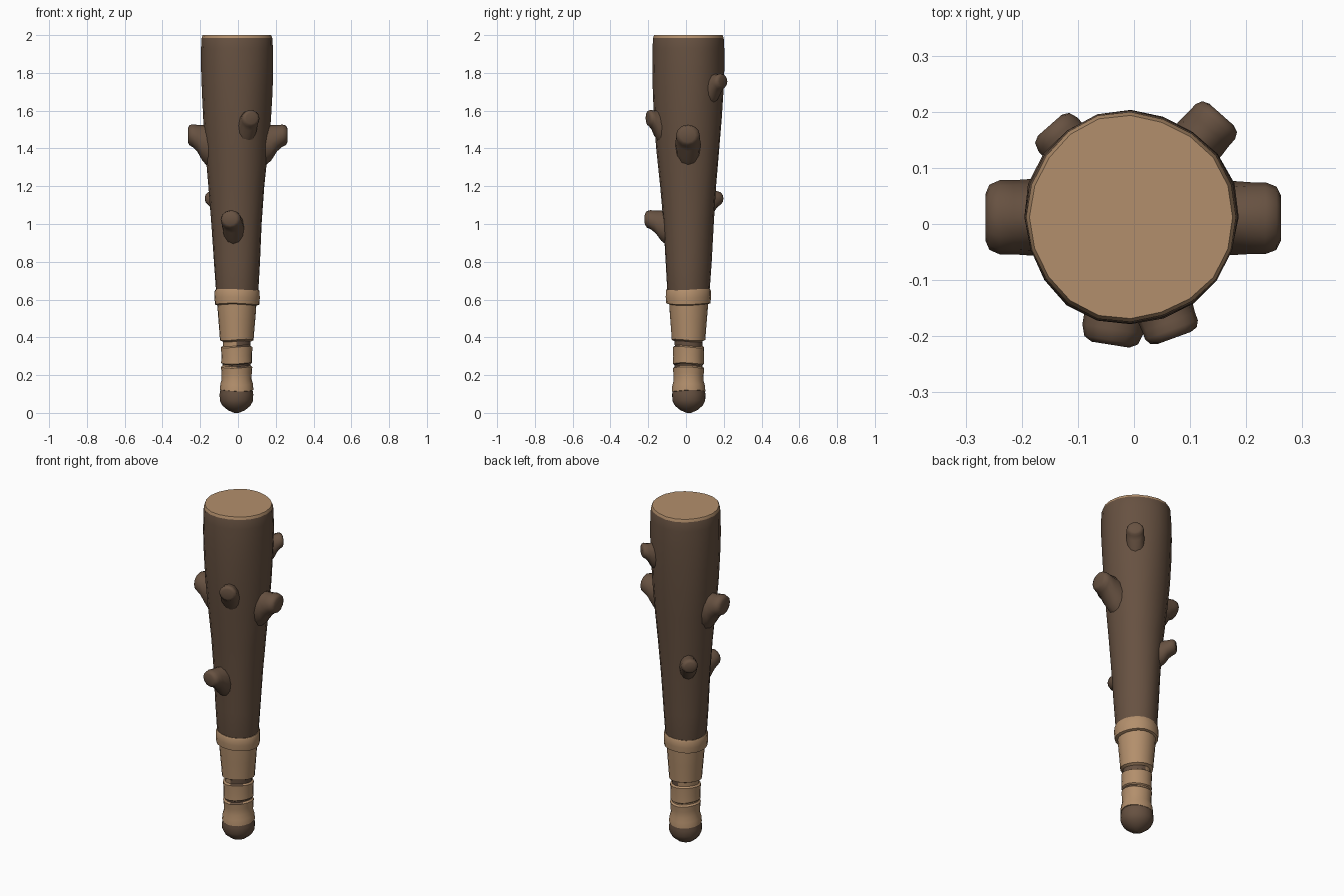
import bpy, bmesh, math
from mathutils import Vector

if "Cube" in bpy.data.objects:
    bpy.data.objects.remove(bpy.data.objects["Cube"])

CX, CY = -0.006, 0.012   # axis of the club


def material(name, rgb):
    m = bpy.data.materials.new(name)
    m.diffuse_color = (*rgb, 1)
    m.use_nodes = True
    m.node_tree.nodes["Principled BSDF"].inputs["Base Color"].default_value = m.diffuse_color
    return m


BARK = material("dark bark", (0.135, 0.083, 0.053))
TAN = material("pale wood and leather", (0.45, 0.275, 0.15))


def skin(name, rings, rule=None, mats=(BARK, TAN), angle=40):
    """Bridge a list of equal-length point rings, cap both ends, colour by rule."""
    bm = bmesh.new()
    loops = [[bm.verts.new(p) for p in ring] for ring in rings]
    n = len(loops[0])
    for a, b in zip(loops, loops[1:]):
        for i in range(n):
            j = (i + 1) % n
            bm.faces.new((a[i], a[j], b[j], b[i]))
    bm.faces.new(loops[0][::-1])
    bm.faces.new(loops[-1])
    bmesh.ops.recalc_face_normals(bm, faces=bm.faces)
    for f in bm.faces:
        f.normal_update()
        f.material_index = rule(f) if rule else 0
    me = bpy.data.meshes.new(name)
    bm.to_mesh(me)
    bm.free()
    for m in mats:
        me.materials.append(m)
    ob = bpy.data.objects.new(name, me)
    bpy.context.collection.objects.link(ob)
    bpy.ops.object.select_all(action='DESELECT')
    ob.select_set(True)
    bpy.context.view_layer.objects.active = ob
    bpy.ops.object.shade_smooth_by_angle(angle=math.radians(angle))
    return ob


def lathe(profile, n, wobble=0.0, tilt=0.0, shift=(0, 0)):
    """Rings around the club axis with a gentle hand-carved irregularity."""
    rings = []
    for r, z in profile:
        ring = []
        for i in range(n):
            a = math.tau * i / n
            k = 1 + wobble * (math.sin(3 * a + 4 * z) + 0.7 * math.sin(5 * a - 7 * z))
            ring.append((CX + shift[0] + r * k * math.cos(a),
                         CY + shift[1] + r * k * math.sin(a),
                         z + tilt * math.sin(2 * a + 9 * z)))
        rings.append(ring)
    return rings


# Tapered trunk with a pale sawn top
trunk = [(0.100, 0.58), (0.113, 0.66), (0.122, 0.8), (0.133, 1.0), (0.148, 1.2),
         (0.167, 1.4), (0.179, 1.55), (0.187, 1.7), (0.191, 1.83), (0.190, 1.93),
         (0.187, 1.985), (0.181, 2.0)]
skin("trunk", lathe(trunk, 20, 0.012),
     lambda f: 1 if f.calc_center_median().z > 1.99 else 0)

# Rounded bark pommel
pommel = [(0.012, 0.0), (0.045, 0.014), (0.074, 0.038), (0.088, 0.065),
          (0.089, 0.10), (0.082, 0.14)]
skin("pommel", lathe(pommel, 18, 0.008, shift=(-0.002, 0.003)))

# Leather grip wrap with grooves; bark shows through on the front right
wrap = [(0.080, 0.115), (0.089, 0.118), (0.086, 0.15), (0.079, 0.175), (0.080, 0.21),
        (0.083, 0.24), (0.074, 0.248), (0.074, 0.256), (0.082, 0.262), (0.081, 0.30),
        (0.083, 0.348), (0.073, 0.355), (0.074, 0.378), (0.089, 0.386), (0.092, 0.43),
        (0.097, 0.49), (0.101, 0.54), (0.104, 0.59)]


def wrap_colour(f):
    c = f.calc_center_median()
    a = math.degrees(math.atan2(c.y - CY, c.x - CX))
    deep = math.hypot(c.x - CX, c.y - CY) < 0.0755
    upper_gap = 0.35 < c.z < 0.382 and -95 < a < 90
    lower_gap = 0.24 < c.z < 0.262 and -130 < a < 50
    return 0 if deep and (upper_gap or lower_gap) else 1


skin("grip_wrap", lathe(wrap, 20, 0.008, 0.004, (-0.001, 0.002)), wrap_colour)

# Thick folded band at the top of the grip
band = [(0.104, 0.572), (0.117, 0.577), (0.120, 0.61), (0.119, 0.645),
        (0.115, 0.653), (0.105, 0.652)]
skin("grip_band", lathe(band, 20, 0.010, 0.004), lambda f: 1)


# Lopped branch stubs: fraction along, half width, half height, drop of centre
STUB = [(-0.30, 1.05, 1.75, -0.95), (0.15, 1.03, 1.45, -0.62), (0.45, 1.0, 1.08, -0.25),
        (0.72, 1.0, 0.92, -0.04), (0.92, 0.88, 0.80, 0.0), (1.0, 0.62, 0.58, 0.0)]


def stub(name, tip, z, surface_r, size):
    axis = Vector((CX, CY, 0))
    d = Vector((tip[0], tip[1], 0)) - axis
    length = d.length
    d.normalize()
    side = Vector((-d.y, d.x, 0))
    rings = []
    for t, w, h, drop in STUB:
        c = axis + d * (surface_r + t * (length - surface_r))
        c.z = z + drop * size
        rings.append([c + side * (w * size * math.cos(math.tau * i / 12))
                      + Vector((0, 0, h * size * math.sin(math.tau * i / 12)))
                      for i in range(12)])
    skin(name, rings, mats=(BARK,), angle=50)


stub("stub_left", (-0.265, 0.012), 1.47, 0.168, 0.066)
stub("stub_right", (0.262, 0.010), 1.47, 0.168, 0.064)
stub("stub_front_upper", (0.072, -0.203), 1.56, 0.174, 0.050)
stub("stub_front_lower", (-0.042, -0.215), 1.025, 0.130, 0.055)
stub("stub_back_upper", (0.156, 0.195), 1.755, 0.184, 0.047)
stub("stub_back_lower", (-0.150, 0.176), 1.135, 0.140, 0.046)
